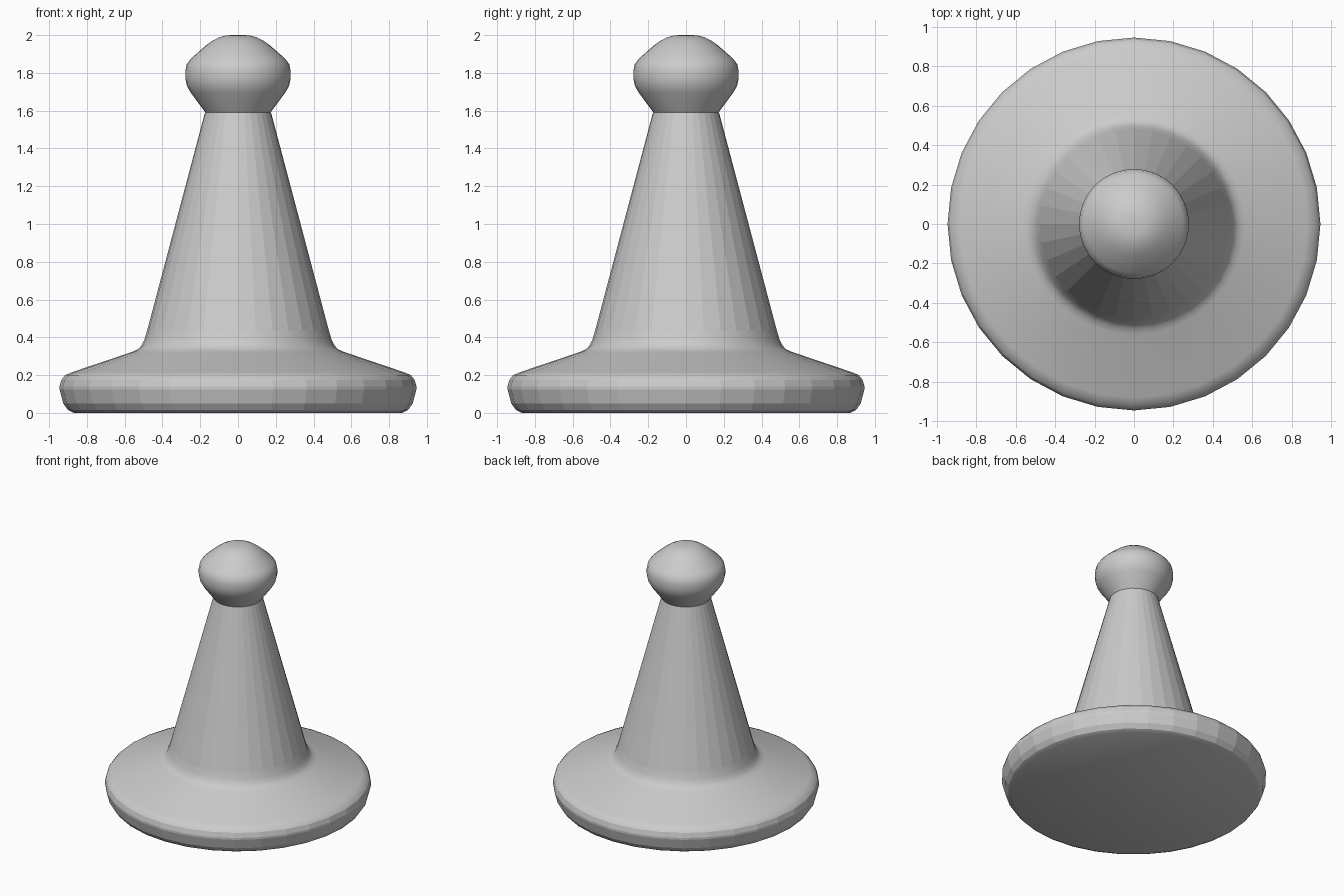
import bpy, bmesh, math

cube = bpy.data.objects.get("Cube")
if cube:
    bpy.data.objects.remove(cube, do_unlink=True)

SIDES = 32
grey = bpy.data.materials.new("plain grey")
grey.use_nodes = True
grey.diffuse_color = (0.6, 0.6, 0.6, 1)
grey.node_tree.nodes["Principled BSDF"].inputs["Base Color"].default_value = (0.6, 0.6, 0.6, 1)


def lathe(name, profile, flat_bands=()):
    """Turn (radius, height) points about z; flat_bands are height ranges left faceted."""
    bm = bmesh.new()
    verts = [bm.verts.new((r, 0, z)) for r, z in profile]
    edges = [bm.edges.new(pair) for pair in zip(verts, verts[1:])]
    bmesh.ops.spin(bm, geom=verts + edges, cent=(0, 0, 0), axis=(0, 0, 1),
                   angle=math.tau, steps=SIDES, use_duplicate=False)
    bmesh.ops.remove_doubles(bm, verts=bm.verts, dist=0.0005)
    bmesh.ops.recalc_face_normals(bm, faces=bm.faces)
    for f in bm.faces:
        z = f.calc_center_median().z
        f.smooth = not any(a < z < b for a, b in flat_bands)
    for e in bm.edges:
        e.smooth = e.calc_face_angle(0) < math.radians(35)
    mesh = bpy.data.meshes.new(name)
    bm.to_mesh(mesh)
    bm.free()
    mesh.materials.append(grey)
    obj = bpy.data.objects.new(name, mesh)
    bpy.context.collection.objects.link(obj)
    return obj


# Rounded disc foot, flared into the tapering body
lathe("base_and_body", [
    (0, 0), (0.87, 0), (0.90, 0.015), (0.925, 0.05), (0.945, 0.125), (0.945, 0.14),
    (0.935, 0.175), (0.915, 0.2), (0.88, 0.215), (0.56, 0.323), (0.53, 0.337),
    (0.51, 0.358), (0.495, 0.39), (0.48, 0.44), (0.175, 1.59), (0, 1.59)],
    flat_bands=[(0.03, 0.18), (0.45, 1.58)])

# Knob on top
lathe("head", [
    (0, 1.59), (0.172, 1.59), (0.25, 1.695), (0.27, 1.73), (0.279, 1.77), (0.279, 1.81),
    (0.272, 1.845), (0.25, 1.875), (0.17, 1.945), (0.135, 1.97), (0.10, 1.988),
    (0.06, 1.999), (0, 2.0)])
